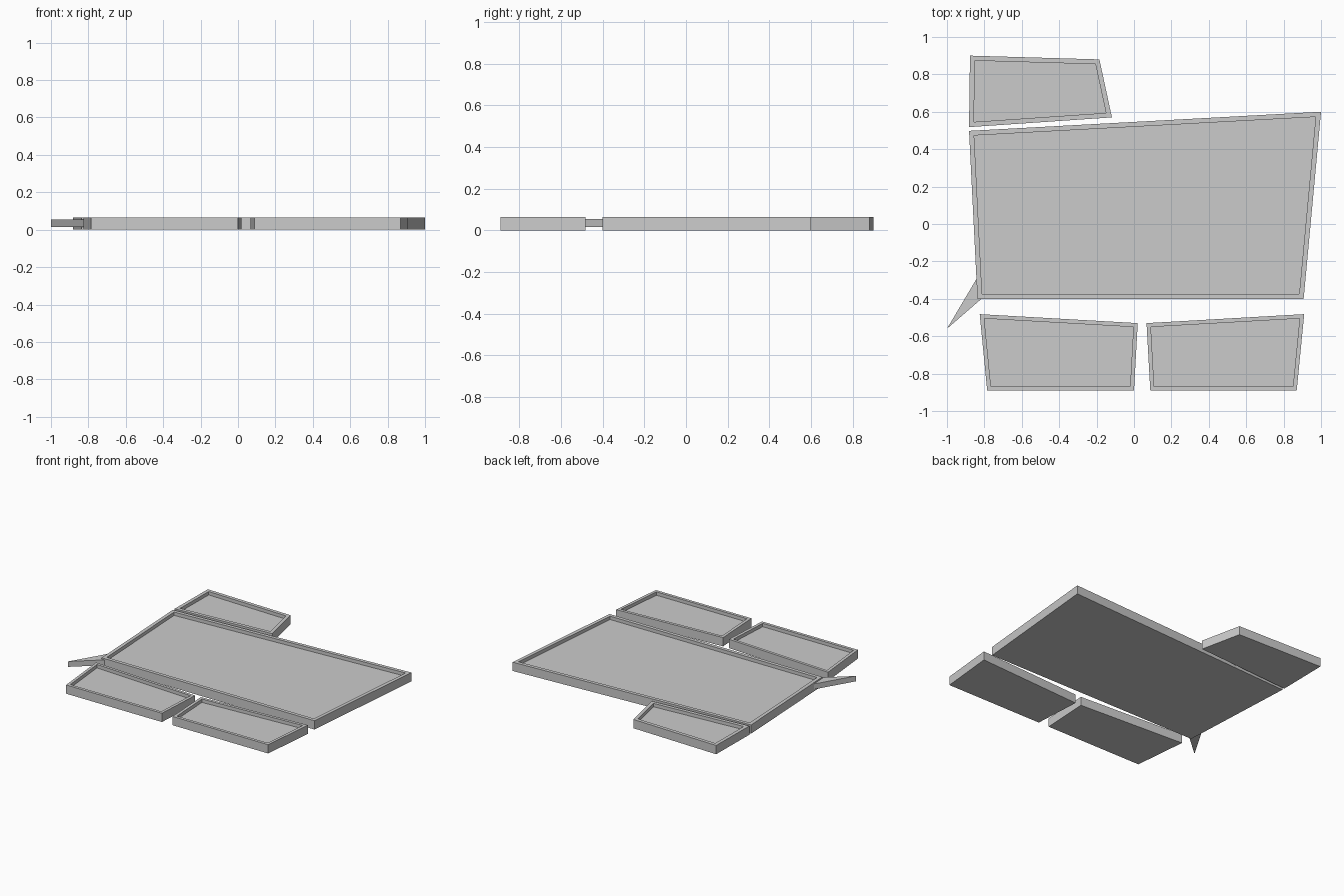
import bpy, bmesh

if "Cube" in bpy.data.objects:
    bpy.data.objects.remove(bpy.data.objects["Cube"])

HEIGHT, FLOOR = 0.065, 0.04


def prism(bm, outline, z0, z1):
    """Extrude a flat outline from z0 to z1; return the top face."""
    base = bm.faces.new([bm.verts.new((x, y, z0)) for x, y in outline])
    ext = bmesh.ops.extrude_face_region(bm, geom=[base], use_keep_orig=True)
    moved = [g for g in ext["geom"] if isinstance(g, bmesh.types.BMVert)]
    bmesh.ops.translate(bm, verts=moved, vec=(0, 0, z1 - z0))
    bmesh.ops.recalc_face_normals(bm, faces=bm.faces[:])
    return max(bm.faces, key=lambda f: f.calc_center_median().z)


def finish(bm, name):
    bmesh.ops.recalc_face_normals(bm, faces=bm.faces[:])
    mesh = bpy.data.meshes.new(name)
    bm.to_mesh(mesh)
    bm.free()
    bpy.context.collection.objects.link(bpy.data.objects.new(name, mesh))


def tray(name, outline, rim):
    """Shallow panel with a raised rim around a sunken floor."""
    bm = bmesh.new()
    top = prism(bm, outline, 0, HEIGHT)
    bmesh.ops.inset_region(bm, faces=[top], thickness=rim, use_even_offset=True)
    ext = bmesh.ops.extrude_discrete_faces(bm, faces=[top])
    bmesh.ops.translate(bm, verts=ext["faces"][0].verts[:],
                        vec=(0, 0, FLOOR - HEIGHT))
    finish(bm, name)


# Four slanted panels
tray("main_panel", [(-.837, -.40), (.907, -.40), (1, .60), (-.882, .498)], .026)
tray("upper_panel", [(-.882, .518), (-.118, .57), (-.185, .88), (-.877, .90)], .026)
tray("lower_left_panel", [(-.785, -.89), (0, -.89), (.02, -.53), (-.825, -.482)], .022)
tray("lower_right_panel", [(.087, -.89), (.87, -.89), (.91, -.482), (.067, -.53)], .022)

# Pointed tail at the main panel's corner
bm = bmesh.new()
prism(bm, [(-1, -.56), (-.813, -.398), (-.84, -.29)], .015, .055)
finish(bm, "pointed_tail")
